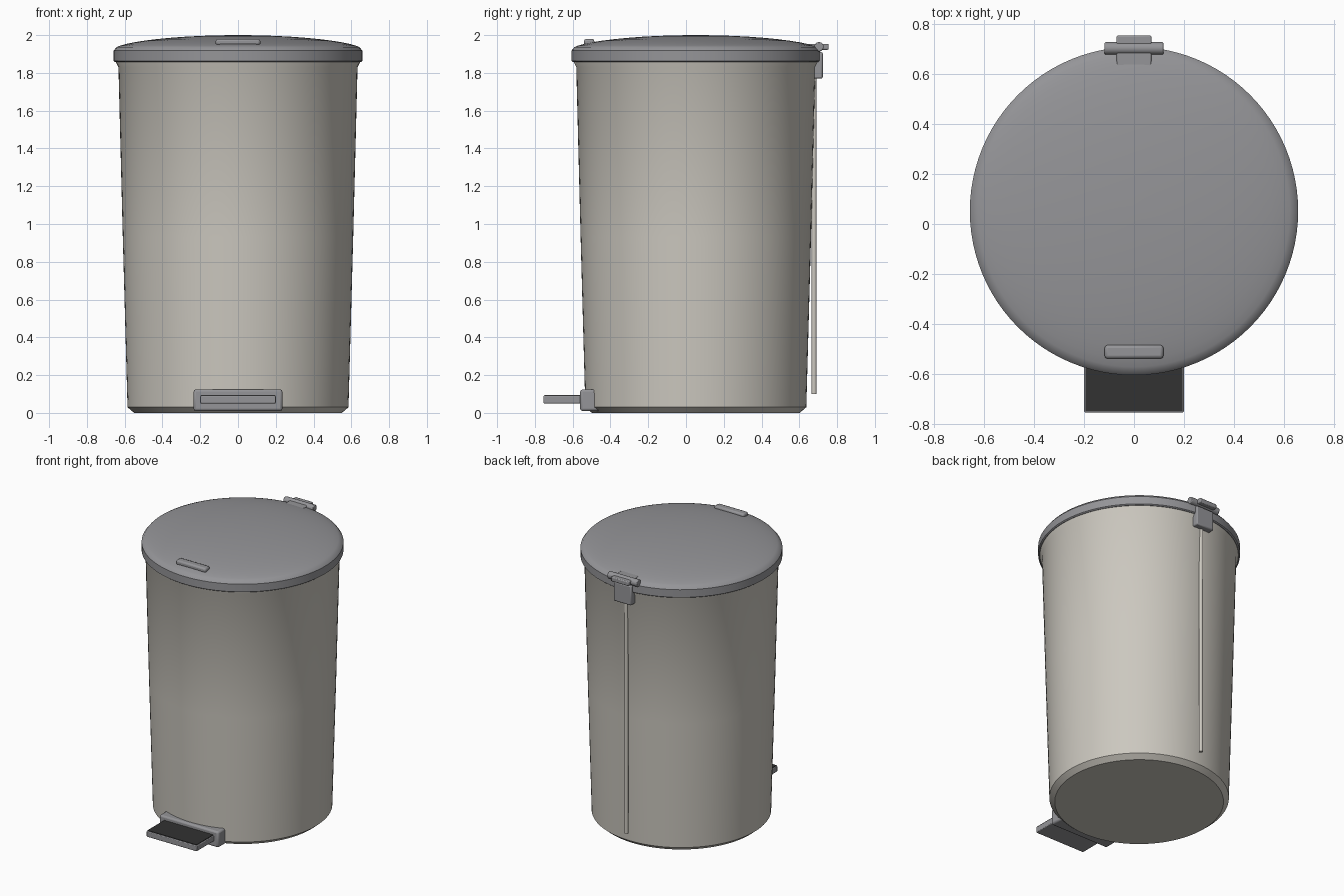
import bpy, bmesh, math
from mathutils import Matrix

if "Cube" in bpy.data.objects:
    bpy.data.objects.remove(bpy.data.objects["Cube"])

CY = 0.052  # bin axis position in y


def material(name, rgb):
    m = bpy.data.materials.new(name)
    m.diffuse_color = (*rgb, 1)
    m.use_nodes = True
    m.node_tree.nodes["Principled BSDF"].inputs["Base Color"].default_value = m.diffuse_color
    return m


BODY = material("warm_light_grey", (0.60, 0.575, 0.52))
TRIM = material("mid_grey", (0.30, 0.30, 0.315))
RUBBER = material("dark_rubber", (0.032, 0.032, 0.032))


def finish(name, bm, mat, bevel=0, smooth=True):
    bmesh.ops.recalc_face_normals(bm, faces=bm.faces)
    me = bpy.data.meshes.new(name)
    bm.to_mesh(me)
    bm.free()
    ob = bpy.data.objects.new(name, me)
    bpy.context.collection.objects.link(ob)
    me.materials.append(mat)
    if bevel:
        b = ob.modifiers.new("bevel", 'BEVEL')
        b.width, b.segments, b.limit_method = bevel, 2, 'ANGLE'
    if smooth:
        bpy.ops.object.select_all(action='DESELECT')
        bpy.context.view_layer.objects.active = ob
        ob.select_set(True)
        bpy.ops.object.shade_smooth_by_angle(angle=math.radians(30))
    return ob


def lathe(name, profile, mat, n=96):
    """Revolve (radius, z) points around the bin axis."""
    bm = bmesh.new()
    vs = [bm.verts.new((r, CY, z)) for r, z in profile]
    es = [bm.edges.new(p) for p in zip(vs, vs[1:])]
    bmesh.ops.spin(bm, geom=vs + es, cent=(0, CY, 0), axis=(0, 0, 1),
                   angle=2 * math.pi, steps=n)
    bmesh.ops.remove_doubles(bm, verts=bm.verts, dist=1e-5)
    return finish(name, bm, mat)


def box(name, lo, hi, mat, bevel=0.006):
    bm = bmesh.new()
    bmesh.ops.create_cube(bm, size=1)
    for v in bm.verts:
        v.co = [(a + b) / 2 + c * (b - a) for a, b, c in zip(lo, hi, v.co)]
    return finish(name, bm, mat, bevel)


def cylinder(name, r, length, centre, axis, mat, bevel=0):
    bm = bmesh.new()
    rot = Matrix.Rotation(math.pi / 2, 4, 'Y') if axis == 'X' else Matrix()
    bmesh.ops.create_cone(bm, cap_ends=True, segments=24, radius1=r, radius2=r,
                          depth=length, matrix=Matrix.Translation(centre) @ rot)
    return finish(name, bm, mat, bevel)


# Tapered bucket with chamfered foot and flared lip
lathe("bin_body", [(0, 0), (0.55, 0), (0.585, 0.03), (0.61, 0.93), (0.633, 1.83),
                   (0.648, 1.86), (0.648, 1.88), (0, 1.88)], BODY)

# Domed lid with a vertical rim
dome = [(0.65 * math.cos(a), 1.93 + 0.07 * math.sin(a) ** 1.25)
        for a in [math.radians(d) for d in range(8, 90, 8)]]
lathe("lid", [(0, 1.857), (0.65, 1.857), (0.658, 1.863), (0.658, 1.918)]
      + dome + [(0, 2.0)], TRIM)
box("lid_handle", (-0.118, -0.54, 1.945), (0.118, -0.485, 1.98), TRIM, 0.012)

# Hinge: plate on the lid, pin and bracket on the back
box("hinge_plate", (-0.07, 0.62, 1.922), (0.07, 0.755, 1.954), TRIM)
cylinder("hinge_pin", 0.025, 0.236, (0, 0.704, 1.938), 'X', TRIM, 0.005)
box("hinge_bracket", (-0.07, 0.66, 1.77), (0.07, 0.724, 1.91), TRIM, 0.008)

# Lifting rod down the back
cylinder("lift_rod", 0.013, 1.70, (0, 0.678, 0.95), 'Z', BODY)

# Foot pedal, its housing and rubber pad
box("pedal_housing", (-0.235, -0.56, 0.01), (0.235, -0.45, 0.124), TRIM, 0.012)
box("pedal", (-0.2, -0.755, 0.05), (0.2, -0.50, 0.092), TRIM, 0.005)
box("pedal_pad", (-0.195, -0.75, 0.09), (0.195, -0.55, 0.096), RUBBER, 0)
